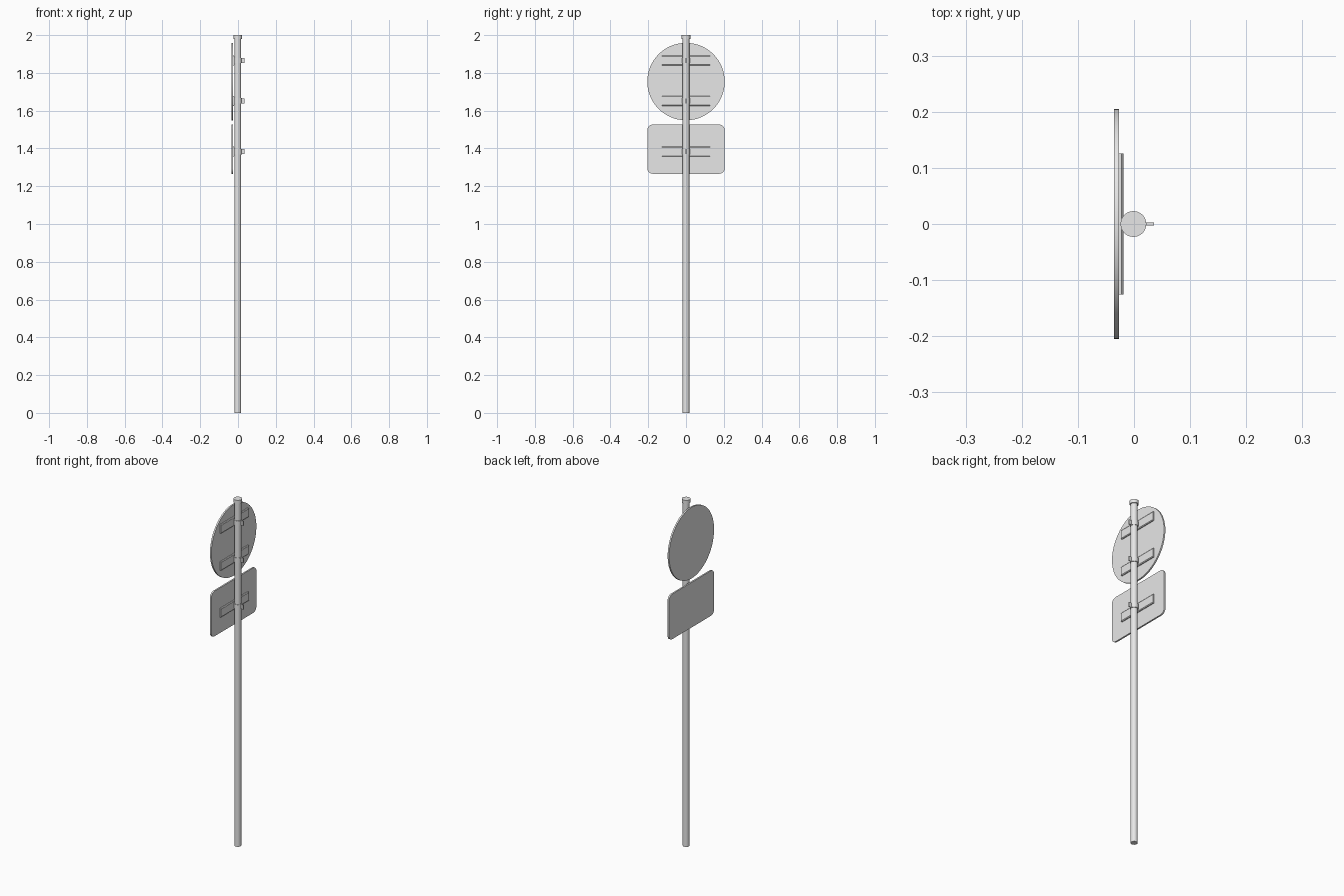
import bpy, bmesh, math

cube = bpy.data.objects.get("Cube")
if cube:
    bpy.data.objects.remove(cube, do_unlink=True)

grey = bpy.data.materials.new("plain_grey")
grey.use_nodes = True
GREY = (0.8, 0.8, 0.8, 1)
grey.diffuse_color = GREY
grey.node_tree.nodes["Principled BSDF"].inputs["Base Color"].default_value = GREY

POLE_X = -0.001
PLATE_BACK, PLATE_FRONT = -0.0355, -0.0265


def finish(obj, name):
    obj.name = name
    obj.data.materials.append(grey)
    bpy.ops.object.select_all(action='DESELECT')
    obj.select_set(True)
    bpy.context.view_layer.objects.active = obj
    bpy.ops.object.shade_smooth_by_angle(angle=math.radians(30))
    return obj


def tube(name, radius, z0, z1):
    bpy.ops.mesh.primitive_cylinder_add(
        vertices=32, radius=radius, depth=z1 - z0, location=(POLE_X, 0, (z0 + z1) / 2))
    return finish(bpy.context.object, name)


def prism(name, outline, axis, length):
    """Extrude a closed outline of 3D points along one axis."""
    bm = bmesh.new()
    face = bm.faces.new([bm.verts.new(p) for p in outline])
    ext = bmesh.ops.extrude_face_region(bm, geom=[face])
    moved = [v for v in ext["geom"] if isinstance(v, bmesh.types.BMVert)]
    offset = [0, 0, 0]
    offset[axis] = length
    bmesh.ops.translate(bm, verts=moved, vec=offset)
    bmesh.ops.recalc_face_normals(bm, faces=bm.faces)
    mesh = bpy.data.meshes.new(name)
    bm.to_mesh(mesh)
    bm.free()
    obj = bpy.data.objects.new(name, mesh)
    bpy.context.collection.objects.link(obj)
    return finish(obj, name)


def plate(name, outline):
    prism(name, [(PLATE_BACK, y, z) for y, z in outline], 0, PLATE_FRONT - PLATE_BACK)


def arc(cy, cz, radius, start, sweep, steps):
    return [(cy + radius * math.cos(start + sweep * i / steps),
             cz + radius * math.sin(start + sweep * i / steps)) for i in range(steps + 1)]


# Pole and its cap
tube("pole", 0.018, 0, 1.985)
tube("pole_cap", 0.023, 1.98, 2.0)

# Round sign plate
plate("round_sign_plate", arc(0, 1.754, 0.205, 0, math.tau, 64)[:-1])

# Rectangular sign plate with rounded corners
half_w, half_h, mid_z, corner = 0.205, 0.13, 1.396, 0.028
outline = []
for i, (sy, sz) in enumerate([(1, 1), (-1, 1), (-1, -1), (1, -1)]):
    outline += arc(sy * (half_w - corner), mid_z + sz * (half_h - corner),
                   corner, i * math.pi / 2, math.pi / 2, 8)
plate("rectangular_sign_plate", outline)

# Rails behind the plates, each held to the pole by a clamp with a lug
for level, z in (("upper", 1.866), ("middle", 1.652), ("lower", 1.383)):
    h = 0.026
    x0, x1, x2 = PLATE_FRONT, -0.022, -0.019
    profile = [(x0, -h), (x1, -h), (x2, 0.004 - h), (x2, h - 0.004), (x1, h), (x0, h)]
    prism(level + "_rail", [(x, -0.126, z + dz) for x, dz in profile], 1, 0.252)
    tube(level + "_clamp", 0.021, z - 0.014, z + 0.014)
    lug = [(0.018, -0.013), (0.0355, -0.013), (0.0355, 0.013), (0.018, 0.013)]
    prism(level + "_clamp_lug", [(x, -0.003, z + dz) for x, dz in lug], 1, 0.006)
